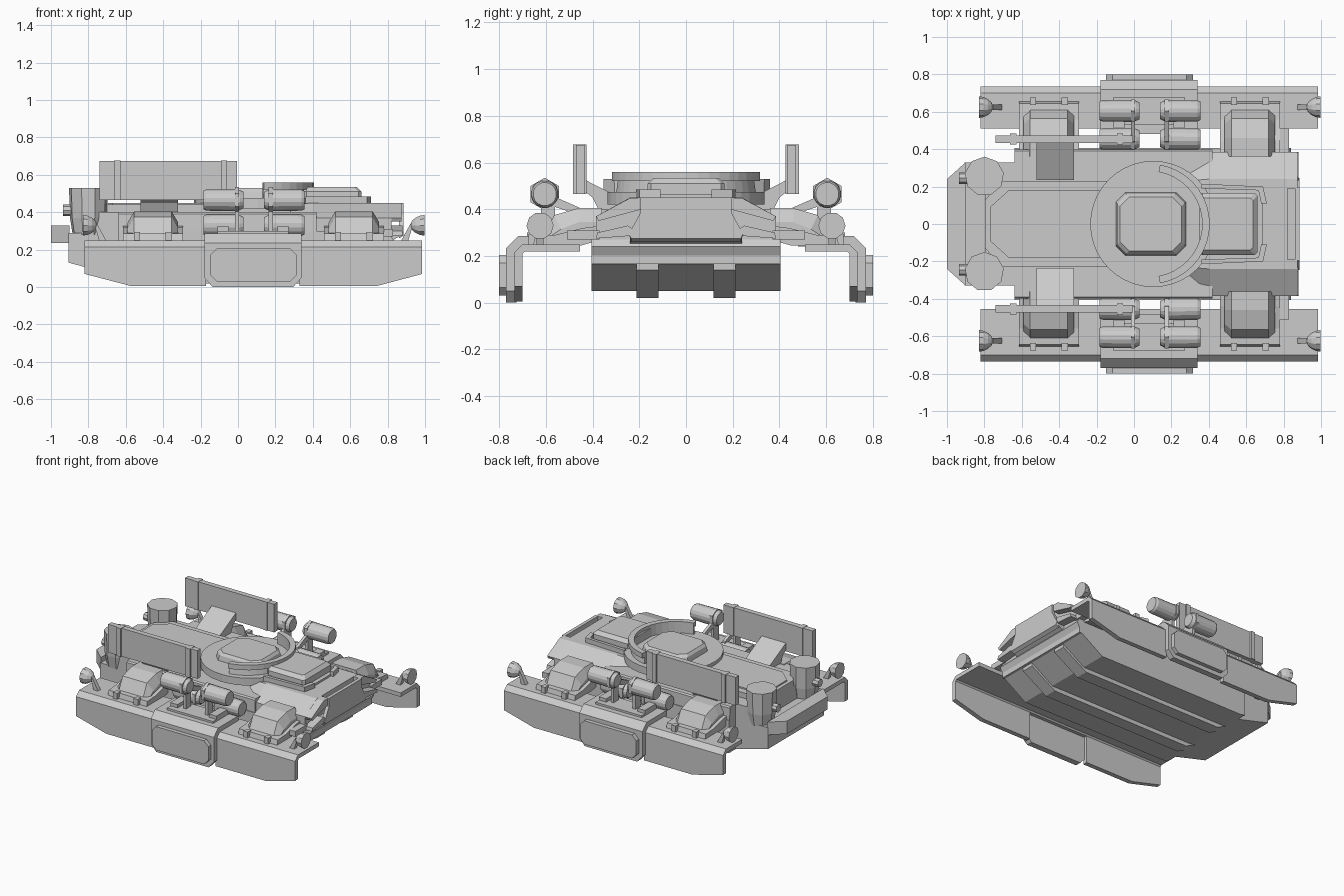
import bpy, bmesh, math
from mathutils import Vector

if "Cube" in bpy.data.objects:
    bpy.data.objects.remove(bpy.data.objects["Cube"])

def loft(name, rings):
    """Skin a list of equal-length closed 3D rings and cap both ends."""
    bm = bmesh.new()
    vs = [[bm.verts.new(p) for p in r] for r in rings]
    n = len(vs[0])
    for a, b in zip(vs, vs[1:]):
        for i in range(n):
            bm.faces.new((a[i], a[(i + 1) % n], b[(i + 1) % n], b[i]))
    bm.faces.new(vs[0])
    bm.faces.new(vs[-1])
    bmesh.ops.recalc_face_normals(bm, faces=bm.faces)
    me = bpy.data.meshes.new(name)
    bm.to_mesh(me)
    bm.free()
    ob = bpy.data.objects.new(name, me)
    bpy.context.collection.objects.link(ob)
    return ob

def put(axis, p, d):
    return {'x': (d, p[0], p[1]), 'y': (p[0], d, p[1]), 'z': (p[0], p[1], d)}[axis]

def prism(name, pts, axis, a, b):
    return loft(name, [[put(axis, p, d) for p in pts] for d in (a, b)])

def box(name, x0, x1, y0, y1, z0, z1):
    return prism(name, [(x0, y0), (x1, y0), (x1, y1), (x0, y1)], 'z', z0, z1)

def oct_rect(x0, x1, y0, y1, c):
    return [(x0 + c, y0), (x1 - c, y0), (x1, y0 + c), (x1, y1 - c),
            (x1 - c, y1), (x0 + c, y1), (x0, y1 - c), (x0, y0 + c)]

def turned(name, c, axis, steps, n, phase=0.0):
    """Round part along an axis; steps are (distance, radius)."""
    rings = []
    for d, r in steps:
        ring = [put(axis, (r * math.cos(phase + 2 * math.pi * i / n),
                           r * math.sin(phase + 2 * math.pi * i / n)), d) for i in range(n)]
        rings.append([Vector(c) + Vector(p) for p in ring])
    return loft(name, rings)

def sym(pts):
    """Mirror a half profile across the first coordinate."""
    return pts + [(-a, b) for a, b in reversed(pts)]

# Lower hull with sloped front and rear, plus belly rails
prism("lower_hull", [(-.64, .06), (-.60, .05), (.62, .05), (.80, .165), (.84, .24),
                     (.80, .30), (-.64, .30)], 'y', -.405, .405)
prism("upper_hull", sym([(.40, .28), (.398, .39), (.39, .40)]), 'x', -.64, .42)
prism("rear_hull", [(-.905, .13), (-.60, .05), (-.60, .40), (-.797, .40), (-.797, .29), (-.905, .29)],
      'y', -.33, .33)
for s in (-1, 1):
    prism("belly_rail", [(-.56, .02), (.60, .02), (.80, .14), (.80, .17), (-.64, .17), (-.64, .06)],
          'y', s * .118, s * .212)
prism("rear_bumper", [(-.90, -.33), (-1, -.24), (-1, .24), (-.90, .33)], 'z', .235, .33)

# Raised centre deck
deck = [(.45, -.23), (.45, .23), (-.70, .23), (-.797, .13), (-.797, -.13), (-.70, -.23)]
prism("centre_deck", deck, 'z', .38, .44)
prism("deck_panel", [(.3, -.18), (.3, .18), (-.67, .18), (-.77, .09), (-.77, -.09), (-.67, -.18)],
      'z', .43, .45)

# Nose: faceted loft toward the front
def nose_ring(x, w, zs, t, zt, zb):
    return [(x, a, b) for a, b in sym([(w, zb), (w, zs), (t, zt)])]
loft("nose", [nose_ring(.28, .26, .40, .23, .44, .27), nose_ring(.40, .385, .37, .24, .45, .27),
              nose_ring(.82, .385, .37, .24, .45, .27)])
# Front lip and side cheeks
loft("nose_lip", [[(x, a, b) for a, b in sym([(.235, zb), (.245, .295), (.195, .385), (.195, .45)])]
                  for x, zb in ((.86, .26), (.885, .275))])
prism("nose_floor", [(.80, .235), (.88, .28), (.88, .31), (.80, .31)], 'y', -.24, .24)
prism("nose_lower", sym([(.405, .165), (.405, .24), (.35, .27)]), 'x', .6, .82)
for s in (-1, 1):
    prism("nose_cheek", [(s * .19, .29), (s * .385, .275), (s * .38, .30), (s * .25, .33)], 'x', .75, .88)
    prism("nose_cheek_top", [(s * .19, .40), (s * .19, .45), (s * .24, .448), (s * .385, .37), (s * .375, .35)],
          'x', .75, .875)
    box("nose_side_plate", .78, .83, s * .37, s * .51, .27, .31)

# Front hatch on the nose with bracket trims
loft("front_hatch", [[(x, y, z) for x, y in oct_rect(.35, .66 - c, -.165 + c, .165 - c, .015)]
                     for z, c in ((.44, 0), (.51, 0), (.535, .025))])
box("hatch_sill", .33, .69, -.19, .19, .44, .465)
for s in (-1, 1):
    prism("hatch_trim", [(.36, s * .19), (.36, s * .215), (.69, s * .20), (.71, s * .11),
                         (.68, s * .11), (.665, s * .18)], 'z', .44, .485)

# Turret ring, roof hatch and raised arc guard
turned("turret_disc", (.103, 0, 0), 'z', [(.42, .337), (.475, .337)], 40)
loft("roof_hatch", [[(x, y, z) for x, y in oct_rect(-.10 + k, .28 - k, -.17 + k, .17 - k, .05)]
                    for z, k in ((.46, 0), (.512, .01), (.53, .025))])
def arc(name, cx, profile):
    rings = []
    for i in range(19):
        a = math.radians(-80 + 160 * i / 18)
        rings.append([(cx + r * math.cos(a), r * math.sin(a), z) for r, z in profile])
    loft(name, rings)
arc("arc_guard", .083, [(.282, .522), (.322, .522), (.322, .56), (.282, .56)])
arc("arc_guard_foot", .083, [(.283, .465), (.305, .465), (.295, .53), (.283, .53)])

for s in (-1, 1):
    inner = .51 if s > 0 else .455
    # Fender and side skirt
    prism("fender", [(s * y, z) for y, z in ((inner, .22), (.69, .22), (.70, .21), (.735, .21),
                                             (.735, .215), (.70, .25), (inner, .25))], 'x', -.82, .985)
    # Skirt is split around the central armour
    prism("skirt_rear", [(-.82, .07), (-.57, .005), (-.17, .005), (-.17, .212), (-.82, .212)],
          'y', s * .70, s * .735)
    prism("skirt_front", [(.33, .005), (.74, .005), (.985, .07), (.985, .212), (.33, .212)],
          'y', s * .70, s * .735)
    # Central skirt armour and its door
    prism("skirt_armour", [(-.18, .05), (-.135, 0), (.295, 0), (.34, .05), (.34, .235), (-.18, .235)],
          'y', s * .725, s * .77)
    prism("armour_top", [(s * y, z) for y, z in ((.48, .24), (.70, .24), (.72, .22), (.77, .22),
                                                 (.77, .235), (.72, .285), (.48, .285))], 'x', -.18, .34)
    prism("skirt_door", oct_rect(-.15, .315, .03, .205, .035), 'y', s * .765, s * .80)

    # Sponson boxes with hinges
    for cx in (-.455, .62):
        prof = [(.36, .27), (.36, .405), (.46, .405), (.565, .375), (.61, .285), (.55, .26)]
        loft("sponson_box", [[(cx + k, s * (y - e * (y > .5)), z - d * (z > .3)) for y, z in prof]
                             for k, d, e in ((-.135, .06, .03), (-.10, 0, 0), (.10, 0, 0), (.135, .06, .03))])
        prism("sponson_base", [(s * y, z) for y, z in ((.36, .27), (.36, .33), (.44, .32), (.56, .29),
                               (.645, .285), (.655, .245), (.45, .245))], 'x', cx - .16, cx + .16)
        for h in (-.085, .085):
            box("hinge", cx + h - .017, cx + h + .017, s * .635, s * .675, .25, .295)

    # Paired launch tubes with clamps and mount
    for y, z in ((.605, .465), (.455, .33)):
        for x0, sg in ((-.185, 1), (.355, -1)):
            turned("launch_tube", (x0, s * y, z), 'x',
                   [(sg * d, r) for d, r in ((0, .05), (.015, .058), (.17, .06), (.195, .055), (.215, .045))],
                   16, math.pi / 16)
            turned("tube_clamp", (x0 + sg * .18, s * y, z), 'x', [(-.011, .070), (.011, .070)], 6, math.pi / 2)
    for x in (-.005, .175):
        prism("tube_strut", [(s * .43, .36), (s * .47, .38), (s * .62, .43), (s * .60, .47), (s * .44, .40)],
              'x', x - .011, x + .011)
        box("tube_post", x - .011, x + .011, s * .56, s * .62, .28, .43)
    for x in (-.08, .24):
        box("mount_foot", x - .03, x + .03, s * .50, s * .64, .28, .325)
    box("tube_mount", -.11, .27, s * .53, s * .68, .27, .30)

    # Upright side shield, straps and its sloping support
    box("side_shield", -.74, -.005, s * .433, s * .472, .465, .675)
    for x in (-.645, -.075):
        box("shield_strap", x - .017, x + .017, s * .426, s * .484, .465, .677)
    prism("shield_support", [(s * y, z) for y, z in ((.235, .39), (.235, .425), (.44, .53), (.45, .49),
                                                     (.40, .45), (.37, .39))], 'x', -.52, -.32)

    # Rear drums with side caps
    turned("rear_drum", (-.80, s * .255, 0), 'z', [(.28, .085), (.37, .10), (.53, .105)], 9, math.pi / 2)
    turned("drum_cap", (-.935, s * .245, .41), 'x', [(0, .03), (.06, .03)], 8)

    # Domed lamps at both ends of the fender
    for x, sg in ((.998, -1), (-.83, 1)):
        turned("lamp", (x, s * .625, .33), 'x', [(0, .058), (sg * .025, .054), (sg * .05, .042),
                                                 (sg * .068, .025), (sg * .075, .01)], 10)
        prism("lamp_stem", [(x + sg * .06, .34), (x + sg * .075, .34), (x + sg * .13, .24), (x + sg * .09, .24)],
              'y', s * .625 - .015, s * .625 + .015)
